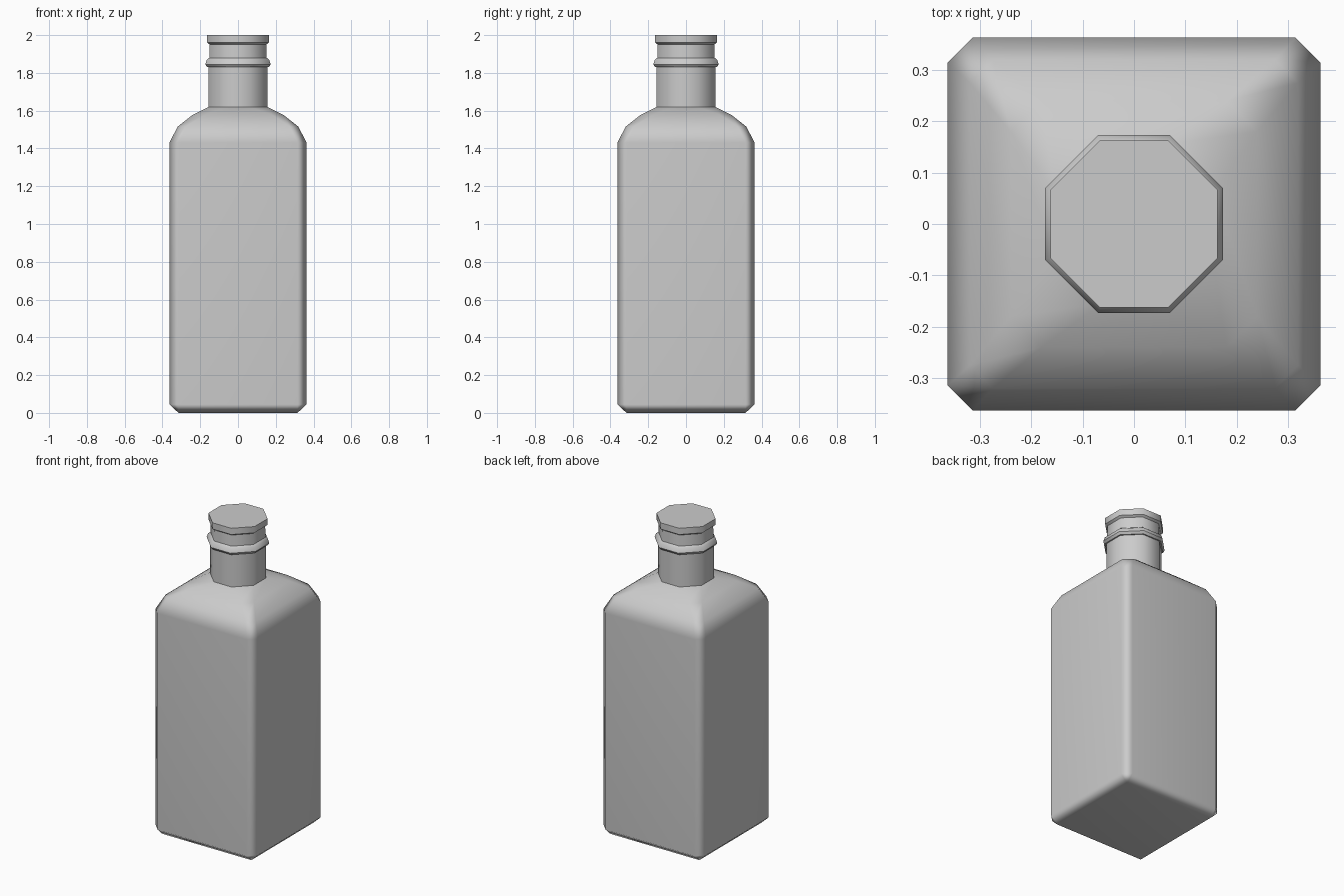
import bpy, bmesh, math

if "Cube" in bpy.data.objects:
    bpy.data.objects.remove(bpy.data.objects["Cube"])


def ring(bm, half, edge, z):
    """Eight-sided ring: a square of half-width `half` with cut corners."""
    pts = []
    for k in range(4):
        c, s = round(math.cos(k * math.pi / 2)), round(math.sin(k * math.pi / 2))
        for x, y in ((half, -edge), (half, edge)):
            pts.append(bm.verts.new((x * c - y * s, x * s + y * c, z)))
    return pts


def loft(name, sections):
    bm = bmesh.new()
    rings = [ring(bm, *sec) for sec in sections]
    for a, b in zip(rings, rings[1:]):
        for i in range(8):
            j = (i + 1) % 8
            bm.faces.new((a[i], a[j], b[j], b[i]))
    bm.faces.new(rings[0][::-1])
    bm.faces.new(rings[-1])
    bmesh.ops.remove_doubles(bm, verts=bm.verts, dist=0.0005)
    bmesh.ops.recalc_face_normals(bm, faces=bm.faces)
    mesh = bpy.data.meshes.new(name)
    bm.to_mesh(mesh)
    bm.free()
    obj = bpy.data.objects.new(name, mesh)
    bpy.context.collection.objects.link(obj)
    bpy.ops.object.select_all(action='DESELECT')
    obj.select_set(True)
    bpy.context.view_layer.objects.active = obj
    bpy.ops.object.shade_smooth_by_angle(angle=math.radians(50))
    wn = obj.modifiers.new("flat_panels", 'WEIGHTED_NORMAL')
    wn.keep_sharp = True
    return obj


def octagon(half, z):
    return (half, half * 0.405, z)


# Square body with bevelled base, rounded shoulder, octagonal neck, collar and lip
base = [(0.315, 0.315, 0.0), (0.363, 0.315, 0.045)]
shoulder = [(0.363, 0.315, 1.43), (0.32, 0.275, 1.515), (0.24, 0.18, 1.578)]
neck = [octagon(h, z) for h, z in (
    (0.155, 1.62), (0.155, 1.83),
    (0.163, 1.83), (0.173, 1.845), (0.165, 1.87), (0.152, 1.88),
    (0.15, 1.95), (0.163, 1.96), (0.163, 2.0))]
loft("bottle", base + shoulder + neck)
